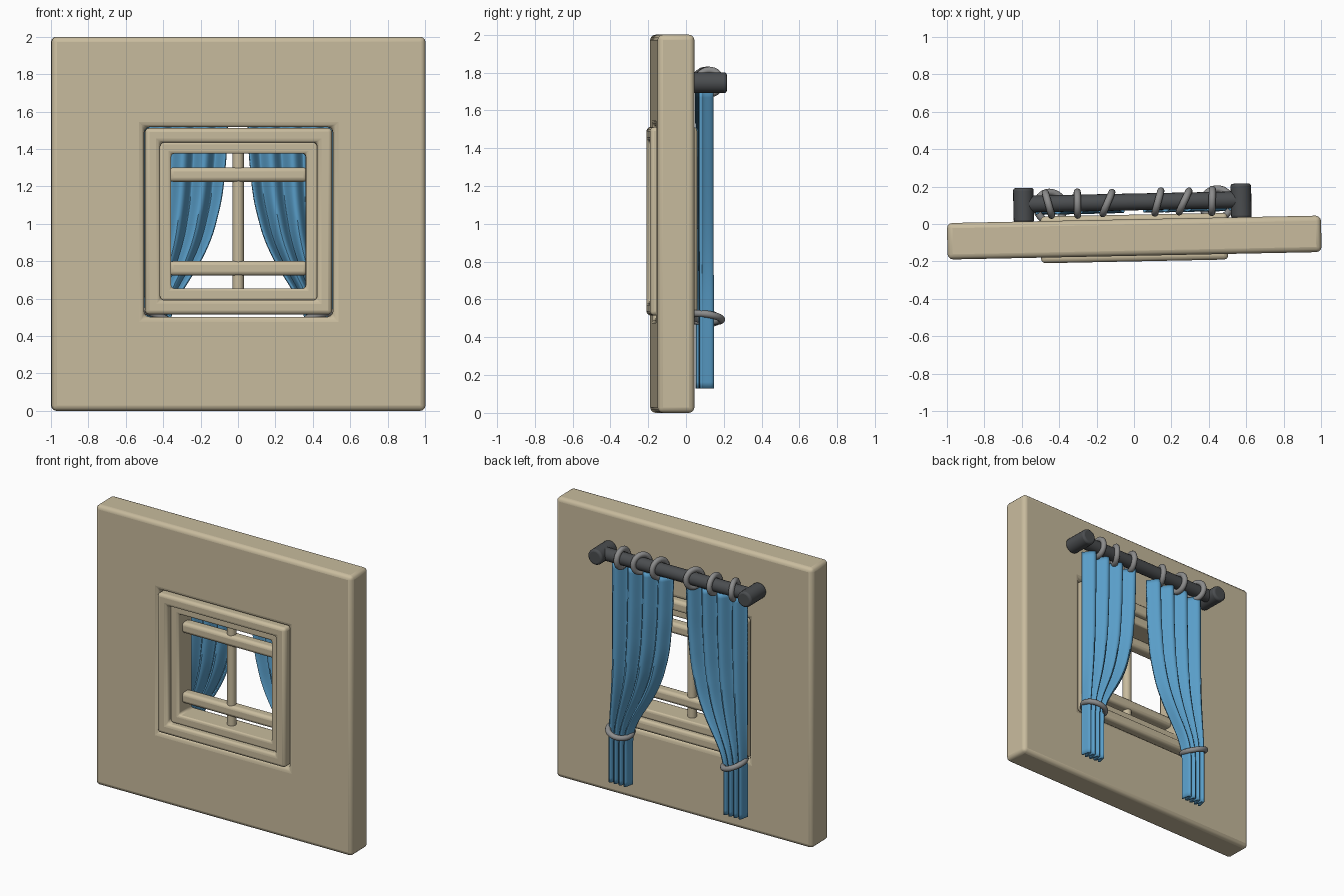
import bpy, bmesh, math
from mathutils import Matrix

if "Cube" in bpy.data.objects:
    bpy.data.objects.remove(bpy.data.objects["Cube"])

TURN = Matrix.Rotation(0.02, 4, 'Z')   # the whole model is turned slightly


def material(name, rgb):
    m = bpy.data.materials.new(name)
    m.diffuse_color = (*rgb, 1)
    m.use_nodes = True
    m.node_tree.nodes["Principled BSDF"].inputs["Base Color"].default_value = m.diffuse_color
    return m


BEIGE = material("beige", (0.58, 0.50, 0.34))
BLUE = material("blue", (0.10, 0.34, 0.58))
DARK = material("dark_metal", (0.07, 0.075, 0.08))
GREY = material("grey_metal", (0.26, 0.26, 0.26))


def finish(ob, name, mat, bevel=0, segments=3):
    ob.name = name
    ob.data.materials.append(mat)
    ob.data.transform(TURN @ ob.matrix_basis)
    ob.matrix_basis = Matrix()
    bpy.ops.object.select_all(action='DESELECT')
    ob.select_set(True)
    bpy.context.view_layer.objects.active = ob
    bpy.ops.object.shade_smooth_by_angle(angle=math.radians(40))
    if bevel:
        b = ob.modifiers.new("bevel", 'BEVEL')
        b.width, b.segments, b.limit_method = bevel, segments, 'ANGLE'
        b.angle_limit = math.radians(50)
    return ob


def mesh_object(bm):
    me = bpy.data.meshes.new("part")
    bm.normal_update()
    bm.to_mesh(me)
    bm.free()
    ob = bpy.data.objects.new("part", me)
    bpy.context.collection.objects.link(ob)
    return ob


def rect_ring(name, outer, inner, y0, y1, bevel):
    """Rectangular ring; outer and inner are (half width, z low, z high)."""
    bm = bmesh.new()

    def loop(r, y):
        w, a, b = r
        return [bm.verts.new((x, y, z)) for x, z in ((-w, a), (w, a), (w, b), (-w, b))]
    loops = [loop(outer, y0), loop(outer, y1), loop(inner, y1), loop(inner, y0)]
    for k in range(4):
        p, q = loops[k], loops[(k + 1) % 4]
        for i in range(4):
            j = (i + 1) % 4
            bm.faces.new((p[i], p[j], q[j], q[i]))
    bmesh.ops.recalc_face_normals(bm, faces=bm.faces)
    return finish(mesh_object(bm), name, BEIGE, bevel)


def cylinder(name, loc, r, length, axis, mat, bevel=0):
    rot = {'X': (0, math.pi / 2, 0), 'Y': (math.pi / 2, 0, 0), 'Z': (0, 0, 0)}[axis]
    bpy.ops.mesh.primitive_cylinder_add(vertices=20, radius=r, depth=length,
                                        location=loc, rotation=rot)
    return finish(bpy.context.object, name, mat, bevel)


def torus(name, loc, rot, major, minor):
    bpy.ops.mesh.primitive_torus_add(major_segments=32, minor_segments=12, location=loc,
                                     rotation=rot, major_radius=major, minor_radius=minor)
    return finish(bpy.context.object, name, GREY)


# Wall with window opening, casing and sash
rect_ring("wall", (1.0, 0, 2), (0.505, 0.503, 1.517), -0.17, 0.025, 0.028)
rect_ring("window_casing", (0.5, 0.515, 1.512), (0.42, 0.592, 1.435), -0.2, 0.05, 0.022)
rect_ring("window_sash", (0.425, 0.587, 1.44), (0.36, 0.655, 1.375), -0.155, 0.01, 0.015)

# Glazing bars
for name, z in (("lower_bar", 0.762), ("upper_bar", 1.263)):
    bpy.ops.mesh.primitive_cube_add(size=1, location=(0, -0.072, z))
    bar = bpy.context.object
    bar.scale = (0.74, 0.08, 0.077)
    finish(bar, name, BEIGE, 0.022)
cylinder("vertical_bar", (0, -0.072, 1.015), 0.03, 0.74, 'Z', BEIGE)

# Curtain rod and its wall brackets
cylinder("curtain_rod", (-0.005, 0.118, 1.748), 0.045, 1.16, 'X', DARK)
for name, x in (("left_bracket", -0.588), ("right_bracket", 0.575)):
    cylinder(name, (x, 0.112, 1.746), 0.055, 0.185, 'Y', DARK, 0.014)

# Rings on the rod, each hanging at its own angle
for i, (x, a) in enumerate(((-0.455, 0.25), (-0.3, 0), (-0.14, -0.42),
                            (0.13, -0.28), (0.27, -0.46), (0.42, -0.05))):
    torus(f"curtain_ring_{i + 1}", (x, 0.115, 1.75), (0, math.pi / 2, a), 0.062, 0.019)

# Inner edge of a curtain as (z, distance from the middle), gathered at the tie
EDGE = [(0.13, 0.37), (0.45, 0.37), (0.53, 0.36), (0.66, 0.29), (0.76, 0.22),
        (0.92, 0.14), (1.13, 0.085), (1.375, 0.06), (1.7, 0.05)]


def inner_edge(z):
    for (a, p), (b, q) in zip(EDGE, EDGE[1:]):
        if z <= b:
            return p + (q - p) * (z - a) / (b - a)
    return EDGE[-1][1]


def curtain(name, side):
    """Pleated cloth sheet with a straight outer edge."""
    cols, rows, pleats = 64, 48, 4
    bm = bmesh.new()
    grid = []
    for r in range(rows + 1):
        z = 0.13 + 1.57 * r / rows
        x_in = sum(inner_edge(min(1.7, max(0.13, z + d * 0.03))) for d in range(-2, 3)) / 5
        row = []
        for c in range(cols + 1):
            t = c / cols
            y = 0.098 - 0.031 * math.cos(2 * math.pi * pleats * t)
            row.append(bm.verts.new((side * (0.525 + (x_in - 0.525) * t), y, z)))
        grid.append(row)
    for r in range(rows):
        for c in range(cols):
            bm.faces.new((grid[r][c], grid[r][c + 1], grid[r + 1][c + 1], grid[r + 1][c]))
    ob = finish(mesh_object(bm), name, BLUE)
    s = ob.modifiers.new("cloth", 'SOLIDIFY')
    s.thickness, s.offset = 0.016, 0


# Curtains and their tie rings
for side, label, tilt in ((-1, "left", 0.36), (1, "right", -0.22)):
    curtain(label + "_curtain", side)
    torus(label + "_tie", (side * 0.445, 0.1, 0.505), (-0.15, tilt, 0), 0.08, 0.019)
